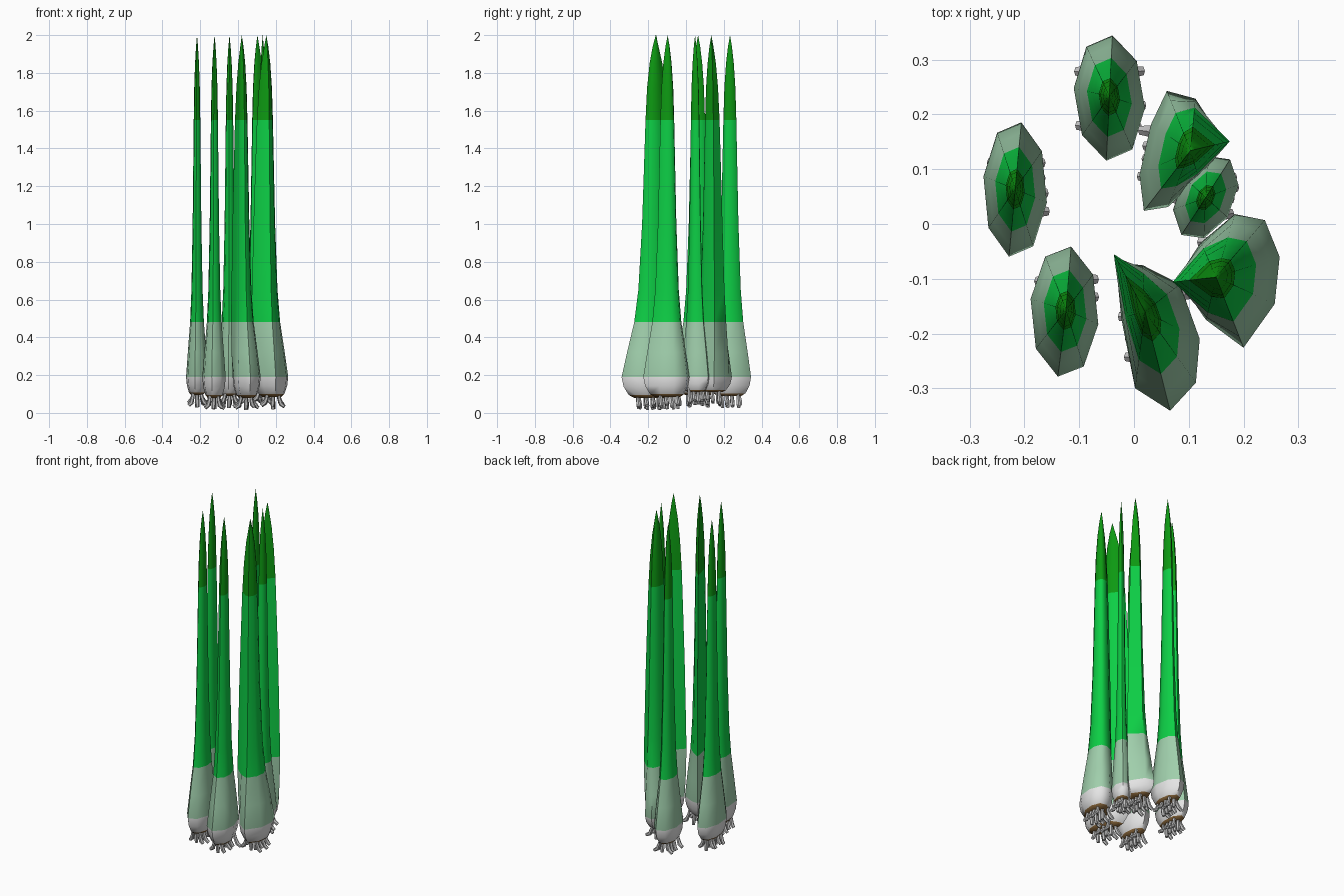
import bpy, bmesh, math, random
from mathutils import Vector

if "Cube" in bpy.data.objects:
    bpy.data.objects.remove(bpy.data.objects["Cube"])

random.seed(4)


def material(name, rgb):
    m = bpy.data.materials.new(name)
    m.diffuse_color = (*rgb, 1)
    m.use_nodes = True
    m.node_tree.nodes["Principled BSDF"].inputs["Base Color"].default_value = m.diffuse_color
    return m


MATS = [material("base_brown", (0.26, 0.14, 0.045)),
        material("bulb_white", (0.78, 0.78, 0.78)),
        material("pale_green", (0.35, 0.62, 0.41)),
        material("leaf_green", (0.004, 0.62, 0.06)),
        material("tip_green", (0.004, 0.32, 0.006))]
ROOT = material("root_grey", (0.55, 0.55, 0.55))

# height, width factor, width factor of a splayed leaf corner
RINGS = [(0.19, 1.0, 0.85), (0.32, 0.84, 0.95), (0.48, 0.63, 1.0), (0.65, 0.51, 0.96),
         (1.0, 0.40, 0.86), (1.3, 0.345, 0.74), (1.55, 0.30, 0.63), (1.72, 0.255, 0.5),
         (1.85, 0.18, 0.33), (1.94, 0.09, 0.14)]


def oval(cx, cy, rx, ry, turn=0):
    """Eight-sided oval outline."""
    pts = []
    for k in range(8):
        a = math.radians(79 + 45 * k)
        x, y = rx * math.cos(a), ry * math.sin(a)
        c, s = math.cos(turn), math.sin(turn)
        pts.append(Vector((cx + x * c - y * s, cy + x * s + y * c)))
    return pts


def finish(name, bm, mats, angle):
    bmesh.ops.recalc_face_normals(bm, faces=bm.faces)
    me = bpy.data.meshes.new(name)
    bm.to_mesh(me)
    bm.free()
    for m in mats:
        me.materials.append(m)
    ob = bpy.data.objects.new(name, me)
    bpy.context.collection.objects.link(ob)
    bpy.ops.object.select_all(action='DESELECT')
    ob.select_set(True)
    bpy.context.view_layer.objects.active = ob
    bpy.ops.object.shade_smooth_by_angle(angle=math.radians(angle))
    return ob


def stalk(name, outline, tip, corner=None, lift=0.0):
    tip = Vector(tip)
    n = len(outline)
    rings = []
    for z, s, sc in RINGS:
        ring = []
        for i, p in enumerate(outline):
            f = s
            if corner is not None:
                gap = min((i - corner) % n, (corner - i) % n)
                f += (sc - s) * {0: 1.0, 1: 0.4}.get(gap, 0.0)
            ring.append((tip + (p - tip) * f).to_3d() + Vector((0, 0, z)))
        rings.append(ring)
    # bulb underside narrows around its own middle
    mid = sum(rings[0], Vector()) / n
    low = []
    for z, s in ((0.08, 0.55), (0.095, 0.74), (0.14, 0.93)):
        zz = z + lift * (0.19 - z) / 0.11
        low.append([Vector((mid.x + (p.x - mid.x) * s, mid.y + (p.y - mid.y) * s, zz))
                    for p in rings[0]])
    rings = low + rings
    bm = bmesh.new()
    vs = [[bm.verts.new(p) for p in r] for r in rings]
    bm.faces.new(vs[0])
    for a, b in zip(vs, vs[1:]):
        for i in range(n):
            bm.faces.new((a[i], a[(i + 1) % n], b[(i + 1) % n], b[i]))
    top = bm.verts.new((tip.x, tip.y, 2.0))
    for i in range(n):
        bm.faces.new((vs[-1][i], vs[-1][(i + 1) % n], top))
    # colour bands by height
    for f in bm.faces:
        zs = [v.co.z for v in f.verts]
        h = sum(zs) / len(zs)
        limits = (0.09 + lift * 0.92, 0.19, 0.48, 1.55)
        f.material_index = sum(h > t for t in limits)
    finish(name, bm, MATS, 60)
    roots(name + "_roots", rings[0], mid, lift)


def tube(bm, path, radii, sides=6):
    """Bent tapering tube through the path points."""
    prev = None
    for i, p in enumerate(path):
        d = (path[min(i + 1, len(path) - 1)] - path[max(i - 1, 0)]).normalized()
        u = d.cross(Vector((0, 1, 0))).normalized()
        w = d.cross(u)
        ring = [bm.verts.new(p + radii[i] * (u * math.cos(t) + w * math.sin(t)))
                for t in (2 * math.pi * k / sides for k in range(sides))]
        if prev:
            for k in range(sides):
                j = (k + 1) % sides
                bm.faces.new((prev[k], prev[j], ring[j], ring[k]))
        else:
            bm.faces.new(ring)
        prev = ring
    bm.faces.new(prev)


def roots(name, base, mid, lift):
    hx = (max(p.x for p in base) - min(p.x for p in base)) / 2
    hy = (max(p.y for p in base) - min(p.y for p in base)) / 2
    bm = bmesh.new()
    # two rows curling outward to the sides, one row hanging straight down
    for side in (-1, 0, 1):
        for k in range(4):
            y = mid.y + hy * (-0.75 + 0.5 * k + random.uniform(-0.12, 0.12))
            x = mid.x + side * hx * 0.55
            out = side * random.uniform(0.6, 1.1) * 0.03 + random.uniform(-0.004, 0.004)
            end = random.uniform(0.018, 0.035) + lift
            path = [Vector((x, y, 0.105 + lift)),
                    Vector((x + out * 0.25, y, 0.07 + lift)),
                    Vector((x + out * 0.6, y + 0.003, end + 0.018)),
                    Vector((x + out * 1.3, y + 0.004, end + (0.004 if side else -0.006)))]
            tube(bm, path, (0.008, 0.010, 0.012, 0.009))
    finish(name, bm, [ROOT], 50)


def pts(*xy):
    return [Vector(p) for p in xy]


# regular stalks
stalk("left_stalk", oval(-0.217, 0.063, 0.059, 0.125), (-0.217, 0.064), lift=0.015)
stalk("back_stalk", oval(-0.045, 0.230, 0.065, 0.116, 0.06), (-0.045, 0.233), lift=0.01)
stalk("front_left_stalk", oval(-0.127, -0.160, 0.063, 0.121), (-0.124, -0.157))
stalk("small_right_stalk", oval(0.131, 0.049, 0.053, 0.083, -0.45), (0.131, 0.048), lift=0.03)

# stalks with one splayed leaf corner
stalk("back_right_stalk",
      pts((0.175, 0.151), (0.113, 0.235), (0.06, 0.243), (0.031, 0.182),
          (0.01, 0.09), (0.018, 0.024), (0.062, 0.031), (0.12, 0.08)),
      (0.103, 0.134), 0, 0.03)
stalk("right_stalk",
      pts((0.071, -0.106), (0.13, -0.18), (0.2, -0.226), (0.257, -0.146),
          (0.266, -0.06), (0.239, 0.007), (0.184, 0.018), (0.12, -0.03)),
      (0.150, -0.097), 0, 0.005)
stalk("front_stalk",
      pts((-0.037, -0.055), (0.016, -0.07), (0.084, -0.11), (0.12, -0.21),
          (0.113, -0.29), (0.066, -0.341), (0.002, -0.3), (-0.026, -0.173)),
      (0.020, -0.160), 0)
